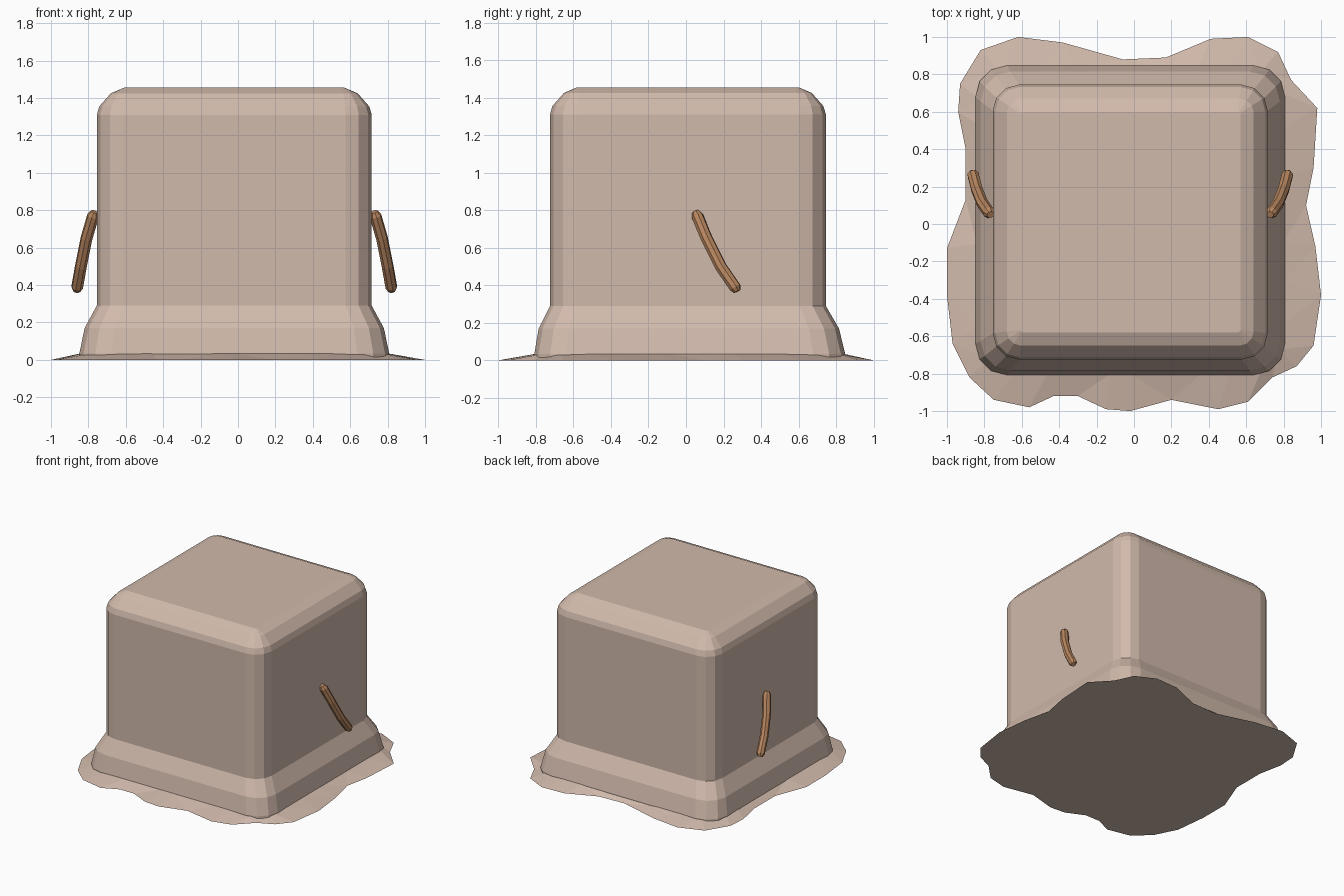
import bpy
import bmesh
import math

default_cube = bpy.data.objects.get("Cube")
if default_cube:
    bpy.data.objects.remove(default_cube)


def make_material(name, red, green, blue):
    material = bpy.data.materials.new(name)
    material.use_nodes = True
    colour = (red, green, blue, 1)
    material.diffuse_color = colour
    material.node_tree.nodes["Principled BSDF"].inputs["Base Color"].default_value = colour
    return material


def add_mesh_object(name, bm, material):
    bmesh.ops.recalc_face_normals(bm, faces=bm.faces)
    mesh = bpy.data.meshes.new(name)
    bm.to_mesh(mesh)
    bm.free()
    mesh.materials.append(material)
    obj = bpy.data.objects.new(name, mesh)
    bpy.context.collection.objects.link(obj)
    return obj


def rounded_square(bm, half, radius, height, centre_x, centre_y, steps=3):
    ring = []
    for corner in range(4):
        middle = math.radians(45 + 90 * corner)
        side_x = math.copysign(half - radius, math.cos(middle))
        side_y = math.copysign(half - radius, math.sin(middle))
        for step in range(steps + 1):
            angle = math.radians(90 * (corner + step / steps))
            ring.append(bm.verts.new((centre_x + side_x + radius * math.cos(angle),
                                      centre_y + side_y + radius * math.sin(angle),
                                      height)))
    return ring


def bridge(bm, lower, upper):
    count = len(lower)
    for i in range(count):
        j = (i + 1) % count
        bm.faces.new((lower[i], lower[j], upper[j], upper[i]))


skin = make_material("pale beige", 0.64, 0.49, 0.41)
wood = make_material("warm brown", 0.50, 0.25, 0.12)
CENTRE_X = -0.02

# Body: rounded square rings with a flared foot and a bevelled top
# Each ring is half width, corner radius, height, centre y
body_rings = [
    (0.828, 0.17, 0.01, 0.02),
    (0.828, 0.17, 0.035, 0.02),
    (0.80, 0.16, 0.17, 0.015),
    (0.735, 0.14, 0.29, 0.01),
    (0.735, 0.14, 1.31, 0.01),
    (0.722, 0.13, 1.355, 0.01),
    (0.66, 0.075, 1.425, 0.01),
    (0.59, 0.015, 1.455, 0.01),
]
bm = bmesh.new()
rings = [rounded_square(bm, half, radius, height, CENTRE_X, centre_y)
         for half, radius, height, centre_y in body_rings]
for lower, upper in zip(rings, rings[1:]):
    bridge(bm, lower, upper)
bm.faces.new(rings[0])
bm.faces.new(rings[-1])
add_mesh_object("body", bm, skin)

# Puddle: wavy outline rising gently to the foot of the body
outline = [
    (-.62, 1), (-.38, .97), (-.06, .88), (.17, .89), (.41, .99), (.61, 1),
    (.77, .92), (.84, .77), (.98, .62), (.96, .3), (.92, .1), (.97, -.12),
    (1, -.38), (.96, -.65), (.87, -.76), (.74, -.82), (.61, -.95), (.45, -.99),
    (.2, -.94), (-.02, -1), (-.15, -.99), (-.3, -.92), (-.43, -.92), (-.56, -.98),
    (-.75, -.94), (-.88, -.82), (-.97, -.64), (-1, -.38), (-1, -.13), (-.9, .13),
    (-.9, .4), (-.94, .6), (-.93, .75), (-.82, .93),
]
bm = bmesh.new()
outer = []
inner = []
for x, y in outline:
    offset_x = x - CENTRE_X
    offset_y = y + CENTRE_X
    reach = (abs(offset_x) ** 8 + abs(offset_y) ** 8) ** (1 / 8)
    shrink = 0.82 / reach
    outer.append(bm.verts.new((x, y, 0)))
    inner.append(bm.verts.new((CENTRE_X + offset_x * shrink,
                               offset_y * shrink - CENTRE_X, 0.035)))
bridge(bm, outer, inner)
bm.faces.new(outer)
bm.faces.new(inner)
bmesh.ops.triangulate(bm, faces=bm.faces)
add_mesh_object("puddle", bm, skin)

# Arms: thin curved sticks with blunted ends, mirrored across the body
arm_path = [
    (0.728, 0.05, 0.792, 0.6),
    (0.735, 0.06, 0.77, 1),
    (0.77, 0.11, 0.65, 1),
    (0.80, 0.185, 0.50, 1),
    (0.82, 0.262, 0.388, 1),
    (0.822, 0.273, 0.367, 0.6),
]
for name, mirror in (("left_arm", 1), ("right_arm", -1)):
    curve = bpy.data.curves.new(name, "CURVE")
    curve.dimensions = "3D"
    curve.bevel_depth = 0.032
    curve.bevel_resolution = 2
    curve.use_fill_caps = True
    spline = curve.splines.new("POLY")
    spline.points.add(len(arm_path) - 1)
    for point, (x, y, z, thickness) in zip(spline.points, arm_path):
        point.co = (CENTRE_X + mirror * (x - CENTRE_X), y, z, 1)
        point.radius = thickness
    spline.use_smooth = False
    curve.materials.append(wood)
    arm = bpy.data.objects.new(name, curve)
    bpy.context.collection.objects.link(arm)
